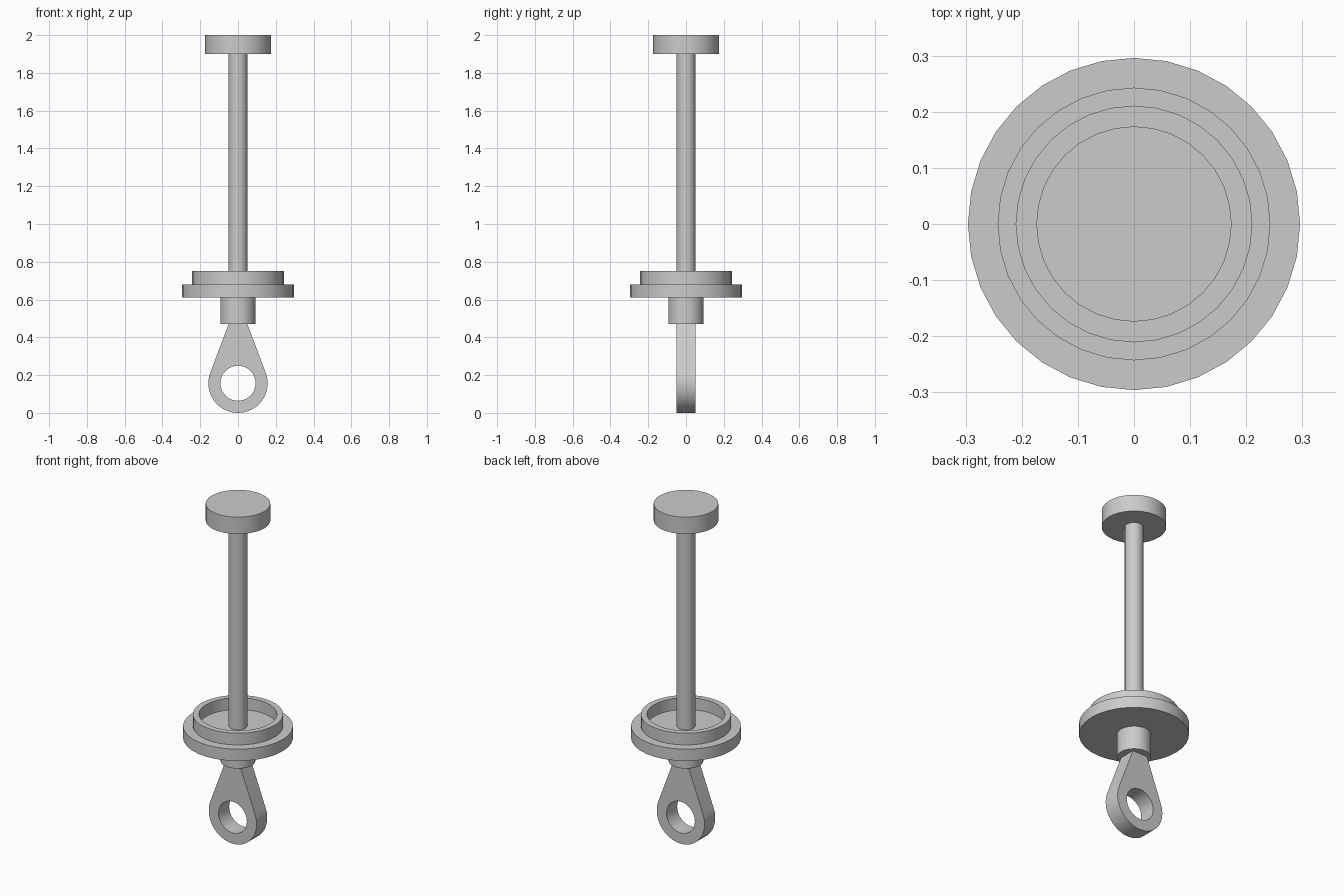
import bpy
import bmesh
from math import acos, atan2, cos, sin, hypot, pi, radians
from mathutils import Vector

cube = bpy.data.objects.get("Cube")
if cube:
    bpy.data.objects.remove(cube, do_unlink=True)

SEGMENTS = 32

# One plain grey metal
metal = bpy.data.materials.new("grey_metal")
metal.use_nodes = True
GREY = (0.6, 0.6, 0.6, 1)
metal.diffuse_color = GREY
metal.node_tree.nodes["Principled BSDF"].inputs["Base Color"].default_value = GREY


def finish(name, bm):
    bmesh.ops.remove_doubles(bm, verts=bm.verts, dist=0.0001)
    bmesh.ops.recalc_face_normals(bm, faces=bm.faces)
    mesh = bpy.data.meshes.new(name)
    bm.to_mesh(mesh)
    bm.free()
    mesh.materials.append(metal)
    obj = bpy.data.objects.new(name, mesh)
    bpy.context.collection.objects.link(obj)
    bpy.ops.object.select_all(action="DESELECT")
    obj.select_set(True)
    bpy.context.view_layer.objects.active = obj
    bpy.ops.object.shade_smooth_by_angle(angle=radians(30))
    return obj


def lathe(name, profile):
    """Turn an (r, z) profile around the z axis."""
    bm = bmesh.new()
    verts = [bm.verts.new((r, 0, z)) for r, z in profile]
    edges = [bm.edges.new(pair) for pair in zip(verts, verts[1:])]
    bmesh.ops.spin(bm, geom=verts + edges, axis=(0, 0, 1), cent=(0, 0, 0),
                   angle=2 * pi, steps=SEGMENTS, use_merge=True)
    return finish(name, bm)


def cylinder(name, radius, bottom, top):
    return lathe(name, [(0, bottom), (radius, bottom), (radius, top), (0, top)])


# Turned parts, top to bottom
cylinder("top_cap", 0.174, 1.9, 2.0)
cylinder("rod", 0.05, 0.67, 1.9)
lathe("flanged_cup", [(0, 0.61), (0.296, 0.61), (0.296, 0.68), (0.243, 0.68),
                      (0.243, 0.75), (0.21, 0.75), (0.21, 0.68), (0, 0.68)])
cylinder("neck", 0.093, 0.47, 0.61)

# Teardrop eye: straight sides run tangent into a round end with a hole
CENTRE, OUTER, HOLE, HALF_DEPTH = 0.157, 0.157, 0.093, 0.05
tip_x, tip_z = 0.05, 0.47
rise = tip_z - CENTRE
start = atan2(rise, tip_x) - acos(OUTER / hypot(tip_x, rise))
sweep = pi + 2 * start


def arc(radius, first, angle, count):
    return [(radius * cos(first - angle * i / SEGMENTS),
             CENTRE + radius * sin(first - angle * i / SEGMENTS)) for i in range(count)]


outline = [(-tip_x, tip_z), (tip_x, tip_z)] + arc(OUTER, start, sweep, SEGMENTS + 1)
hole = arc(HOLE, 0, 2 * pi, SEGMENTS)
bm = bmesh.new()
for loop in (outline, hole):
    verts = [bm.verts.new((x, -HALF_DEPTH, z)) for x, z in loop]
    for a, b in zip(verts, verts[1:] + verts[:1]):
        bm.edges.new((a, b))
bmesh.ops.triangle_fill(bm, edges=bm.edges[:], use_beauty=True, normal=(0, -1, 0))
back = bmesh.ops.extrude_face_region(bm, geom=bm.faces[:], use_keep_orig=True)
bmesh.ops.translate(bm, vec=Vector((0, 2 * HALF_DEPTH, 0)),
                    verts=[v for v in back["geom"] if isinstance(v, bmesh.types.BMVert)])
finish("eye", bm)
